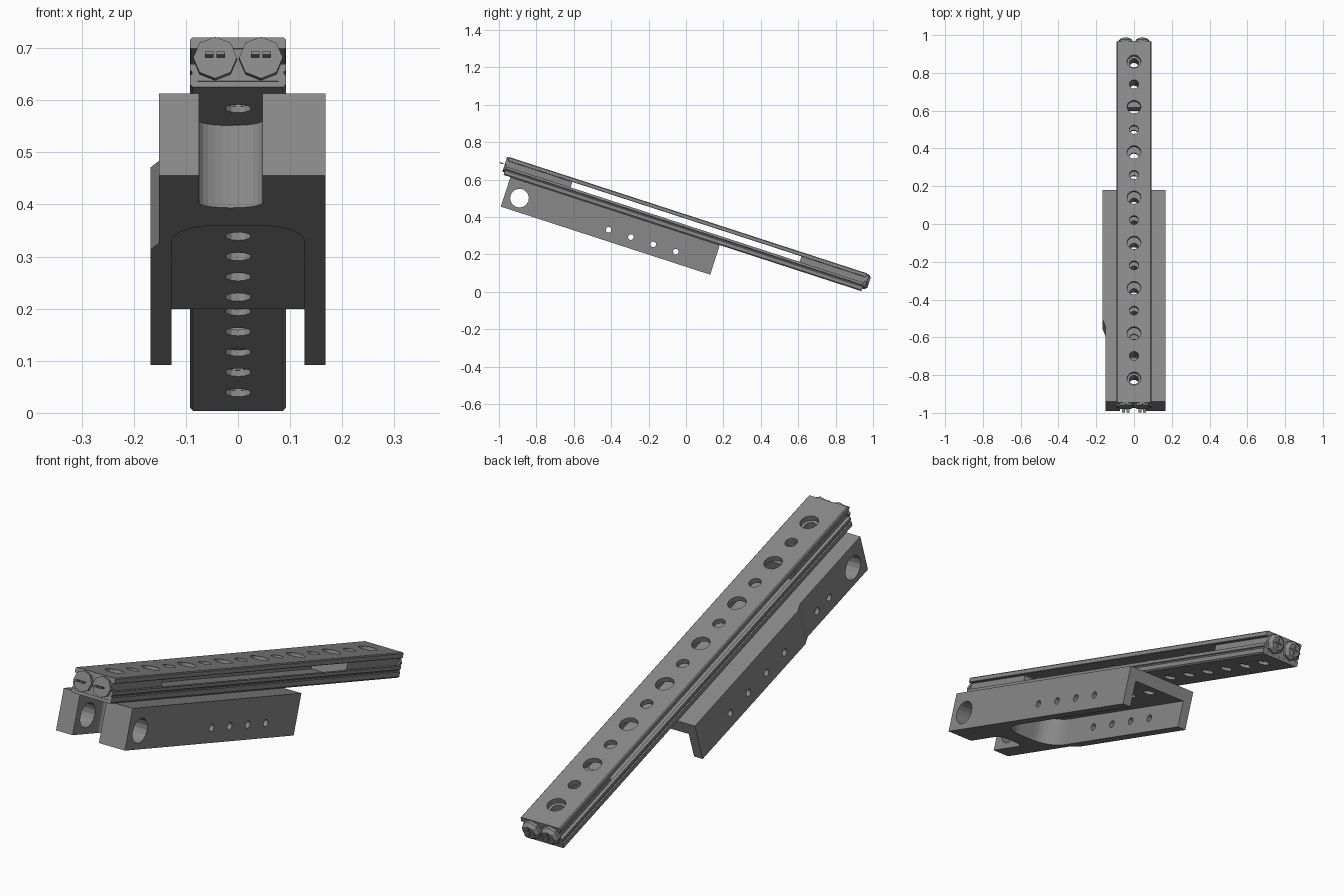
import bpy, bmesh, math
from mathutils import Matrix, Vector

if "Cube" in bpy.data.objects:
    bpy.data.objects.remove(bpy.data.objects["Cube"], do_unlink=True)

grey = bpy.data.materials.new("steel grey")
grey.use_nodes = True
COL = (0.25, 0.25, 0.25, 1)
grey.diffuse_color = COL
grey.node_tree.nodes["Principled BSDF"].inputs["Base Color"].default_value = COL

# Parts are made level (y along the rail, z off its base), then tilted into place
TILT = Matrix.Translation((0, -0.975, 0.625)) @ Matrix.Rotation(math.radians(-18), 4, 'X')
LENGTH = 2.01
HOLES = [0.133 + 0.126 * i for i in range(15)]


def finish(name, bm):
    bmesh.ops.recalc_face_normals(bm, faces=bm.faces)
    me = bpy.data.meshes.new(name)
    bm.to_mesh(me)
    bm.free()
    me.materials.append(grey)
    ob = bpy.data.objects.new(name, me)
    bpy.context.collection.objects.link(ob)
    return ob


def prism(bm, pts, axis, a, b):
    """Extrude a 2D outline along y (points are x,z) or z (points are x,y)."""
    place = (lambda p, t: (p[0], t, p[1])) if axis == 'Y' else (lambda p, t: (p[0], p[1], t))
    face = bm.faces.new([bm.verts.new(place(p, a)) for p in pts])
    ext = bmesh.ops.extrude_face_region(bm, geom=[face])
    move = Vector((0, b - a, 0)) if axis == 'Y' else Vector((0, 0, b - a))
    bmesh.ops.translate(bm, vec=move, verts=[v for v in ext["geom"] if isinstance(v, bmesh.types.BMVert)])


def box(bm, x0, x1, y0, y1, z0, z1):
    prism(bm, [(x0, y0), (x1, y0), (x1, y1), (x0, y1)], 'Z', z0, z1)


def rod(bm, centre, r, depth, axis='Z', r2=None, sides=12):
    rot = {'X': Matrix.Rotation(math.pi / 2, 4, 'Y'), 'Y': Matrix.Rotation(math.pi / 2, 4, 'X'),
           'Z': Matrix.Identity(4)}[axis]
    bmesh.ops.create_cone(bm, cap_ends=True, segments=sides, radius1=r, radius2=r if r2 is None else r2,
                          depth=depth, matrix=Matrix.Translation(centre) @ rot)


def cut(ob, bm):
    """Subtract a mesh of cutters and bake the result."""
    cutter = finish("cutter", bm)
    cutter.hide_render = True
    mod = ob.modifiers.new("cut", 'BOOLEAN')
    mod.operation, mod.solver, mod.object = 'DIFFERENCE', 'EXACT', cutter
    dg = bpy.context.evaluated_depsgraph_get()
    me = bpy.data.meshes.new_from_object(ob.evaluated_get(dg))
    ob.modifiers.clear()
    ob.data = me
    bpy.data.objects.remove(cutter, do_unlink=True)


def drill(ob, z0, z1, radius, indices=range(15)):
    bm = bmesh.new()
    for i in indices:
        rod(bm, (0, HOLES[i], (z0 + z1) / 2), radius(i), z1 - z0)
    cut(ob, bm)


parts = []

# Top plate with alternating large and small holes
bm = bmesh.new()
prism(bm, [(-.09, .078), (.09, .078), (.092, .08), (.092, .096), (.088, .1),
           (-.088, .1), (-.092, .096), (-.092, .08)], 'Y', 0, LENGTH)
plate = finish("top_plate", bm)
drill(plate, .06, .12, lambda i: .025 if i % 2 else .037)
parts.append(plate)

# Lower U channel with a shallow side groove
half = [(.086, 0), (.092, .006), (.092, .024), (.088, .027), (.088, .031),
        (.092, .034), (.092, .047), (.078, .047), (.078, .012)]
bm = bmesh.new()
prism(bm, half + [(-x, z) for x, z in reversed(half)], 'Y', 0, LENGTH)
channel = finish("lower_channel", bm)
drill(channel, -.02, .03, lambda i: .025)
parts.append(channel)

# Blocks joining plate and channel at each end
for name, y0, hole in (("front_end_block", .001, (0, 1)), ("rear_end_block", LENGTH - .361, (13, 14))):
    bm = bmesh.new()
    box(bm, -.0775, .0775, y0, y0 + .36, .0125, .0775)
    block = finish(name, bm)
    drill(block, 0, .09, lambda i: .025, hole)
    parts.append(block)

# Bracket body: plan outline with a round-ended front slot and a stepped side
F, B, LOW = .038, 1.215, -.166
slot = [(-.014 - .061 * math.cos(math.pi * k / 12),
         F + .17 + .03 * math.sin(math.pi * k / 12)) for k in range(13)]
outline = [(-.152, F), (-.075, F)] + slot + [(.047, F), (.168, F), (.168, B), (-.168, B),
                                             (-.168, F + .46), (-.152, F + .42)]
bm = bmesh.new()
prism(bm, outline, 'Z', LOW, 0)
bracket = finish("bracket", bm)

# Rounded pocket that leaves two legs and a web
P = F + .31
corner = [(.038 + .09 * math.cos(math.pi / 2 * k / 8), P + .1 - .1 * math.sin(math.pi / 2 * k / 8))
          for k in range(9)]
bm = bmesh.new()
prism(bm, [(.128, B + .1)] + corner + [(-x, y) for x, y in reversed(corner)] + [(-.128, B + .1)],
      'Z', LOW - .1, -.053)
cut(bracket, bm)

# Cross holes, side holes and web holes
bm = bmesh.new()
rod(bm, (0, F + .081, LOW + .074), .05, .5, 'X', sides=16)
for k in range(4):
    rod(bm, (0, F + .586 + .126 * k, LOW + .06), .015, .5, 'X')
for y in (.25, .335):
    rod(bm, (-.15, F + y, LOW + .06), .015, .03, 'X')
cut(bracket, bm)
drill(bracket, -.1, .03, lambda i: .025, range(3, 9))
parts.append(bracket)

# Cross-recessed screws, two at each end
for end, y, s in (("front", 0, -1), ("rear", LENGTH, 1)):
    for side, x in (("left", .044), ("right", -.044)):
        bm = bmesh.new()
        r1, r2 = (.042, .029) if s < 0 else (.029, .042)
        rod(bm, (x, y + s * .005, .056), .042, .014, 'Y', sides=8)
        rod(bm, (x, y + s * .019, .056), r2 if s < 0 else r1, .014, 'Y',
            r2=None, sides=8)
        # taper the outer step into a cone
        for v in bm.verts:
            if abs(v.co.y - (y + s * .012)) < 1e-5:
                d = Vector((v.co.x - x, 0, v.co.z - .056))
                if d.length < .035:
                    v.co += d.normalized() * .0128
        screw = finish(f"{end}_{side}_screw", bm)
        bm = bmesh.new()
        ya, yb = sorted((y + s * .02, y + s * .04))
        box(bm, x - .019, x + .019, ya, yb, .053, .059)
        cut(screw, bm)
        bm = bmesh.new()
        box(bm, x - .003, x + .003, ya, yb, .037, .075)
        cut(screw, bm)
        parts.append(screw)

for ob in parts:
    ob.data.transform(TILT)
